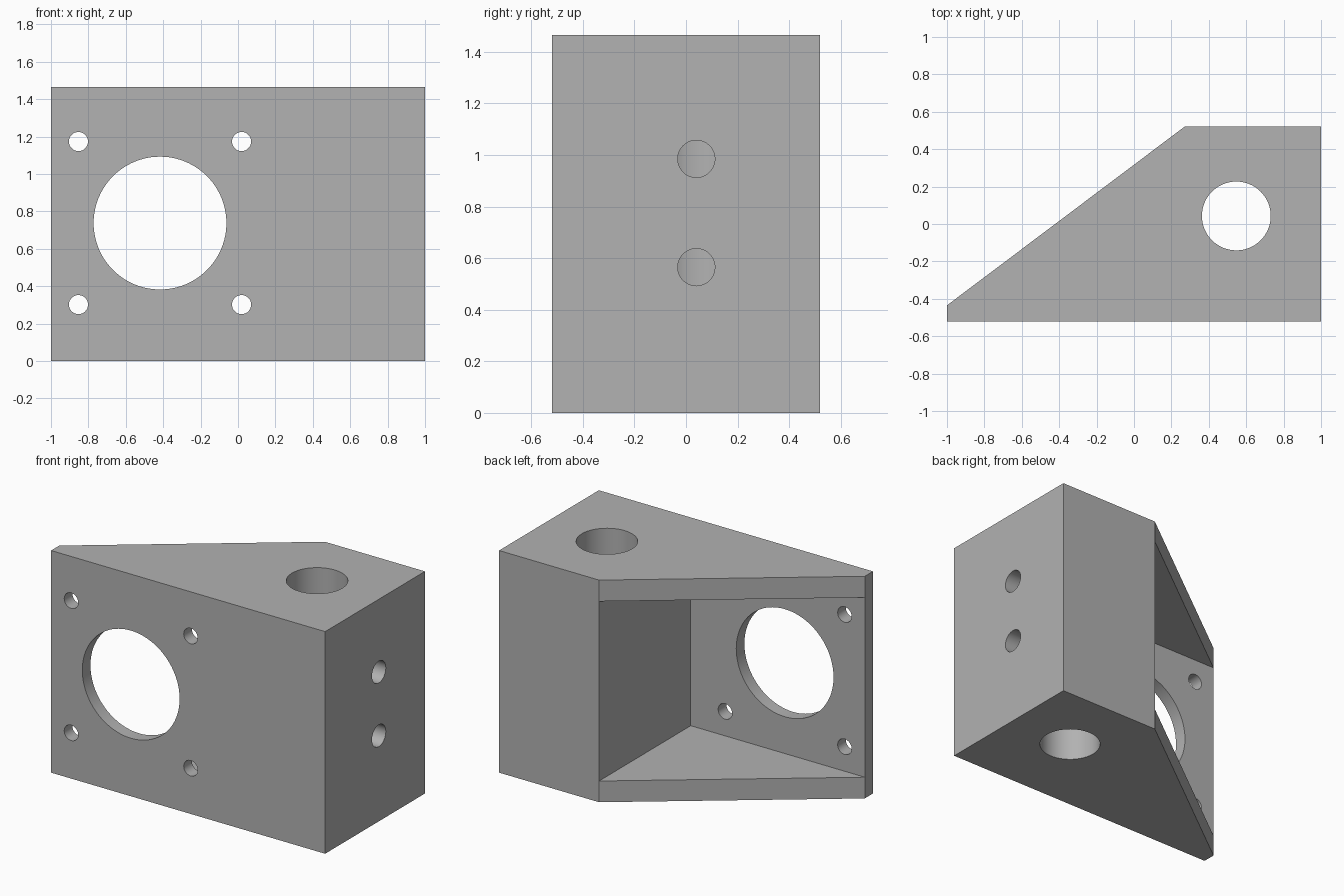
import bpy
import bmesh
from mathutils import Matrix, Vector

cube = bpy.data.objects.get("Cube")
if cube:
    bpy.data.objects.remove(cube, do_unlink=True)

HEIGHT = 1.465
MID = HEIGHT / 2
BACK = 0.52
WALL_Y = -0.435      # inner face of the front plate
BLOCK_X = 0.27       # inner face of the solid block
PLATE = 0.14         # top and bottom plate thickness
BORE = Vector((0.547, 0.043, MID))

grey = bpy.data.materials.new("Grey")
grey.use_nodes = True
colour = (0.445, 0.445, 0.445, 1)
grey.diffuse_color = colour
grey.node_tree.nodes["Principled BSDF"].inputs["Base Color"].default_value = colour


def add_object(name, bm):
    bmesh.ops.recalc_face_normals(bm, faces=bm.faces)
    mesh = bpy.data.meshes.new(name)
    bm.to_mesh(mesh)
    bm.free()
    mesh.materials.append(grey)
    obj = bpy.data.objects.new(name, mesh)
    bpy.context.collection.objects.link(obj)
    return obj


def prism(name, outline, z0, z1):
    """Extrude a plan outline between two heights."""
    bm = bmesh.new()
    face = bm.faces.new([bm.verts.new((x, y, z0)) for x, y in outline])
    top = bmesh.ops.extrude_face_region(bm, geom=[face])["geom"]
    moved = [v for v in top if isinstance(v, bmesh.types.BMVert)]
    bmesh.ops.translate(bm, verts=moved, vec=(0, 0, z1 - z0))
    return add_object(name, bm)


def drill(name, centre, axis, radius, length, sides=64):
    """Cylinder centred on a point and lying along an axis."""
    bm = bmesh.new()
    turn = Vector(axis).to_track_quat("Z", "Y").to_matrix().to_4x4()
    bmesh.ops.create_cone(bm, cap_ends=True, segments=sides, radius1=radius,
                          radius2=radius, depth=length,
                          matrix=Matrix.Translation(centre) @ turn)
    return add_object(name, bm)


# Bracket body: a block tapering to a thin front plate
bracket = prism("motor_bracket", [(-1, -BACK), (1, -BACK), (1, BACK),
                                  (BLOCK_X, BACK), (-1, WALL_Y)], 0, HEIGHT)

# Open pocket between the top and bottom plates
cutters = [prism("pocket_cutter", [(-1.3, WALL_Y), (BLOCK_X, WALL_Y),
                                   (BLOCK_X, 0.8), (-1.3, 0.8)],
                 PLATE, HEIGHT - PLATE)]

# Large front opening with four screw holes around it
centre = Vector((-0.417, -BACK, MID + 0.005))
cutters.append(drill("opening_cutter", centre, (0, 1, 0), 0.355, 0.4, 96))
for sx in (-1, 1):
    for sz in (-1, 1):
        spot = centre + Vector((sx, 0, sz)) * 0.436
        cutters.append(drill("screw_cutter", spot, (0, 1, 0), 0.051, 0.4, 48))

# Vertical bore, and two side holes that run into it
cutters.append(drill("bore_cutter", BORE, (0, 0, 1), 0.184, 2))
for z in (0.565, 0.985):
    spot = (BORE.x + 0.4, BORE.y - 0.003, z)
    cutters.append(drill("side_hole_cutter", spot, (1, 0, 0), 0.072, 0.8, 48))

for cutter in cutters:
    cutter.hide_render = True
    mod = bracket.modifiers.new(cutter.name, "BOOLEAN")
    mod.operation = "DIFFERENCE"
    mod.solver = "EXACT"
    mod.object = cutter

# Bake the cuts and drop the helpers
bpy.context.view_layer.update()
graph = bpy.context.evaluated_depsgraph_get()
cut_mesh = bpy.data.meshes.new_from_object(bracket.evaluated_get(graph))
bracket.modifiers.clear()
bracket.data = cut_mesh
for cutter in cutters:
    bpy.data.objects.remove(cutter, do_unlink=True)

# Smooth bores, crisp edges
bpy.ops.object.select_all(action="DESELECT")
bracket.select_set(True)
bpy.context.view_layer.objects.active = bracket
bpy.ops.object.shade_smooth_by_angle(angle=0.5)
